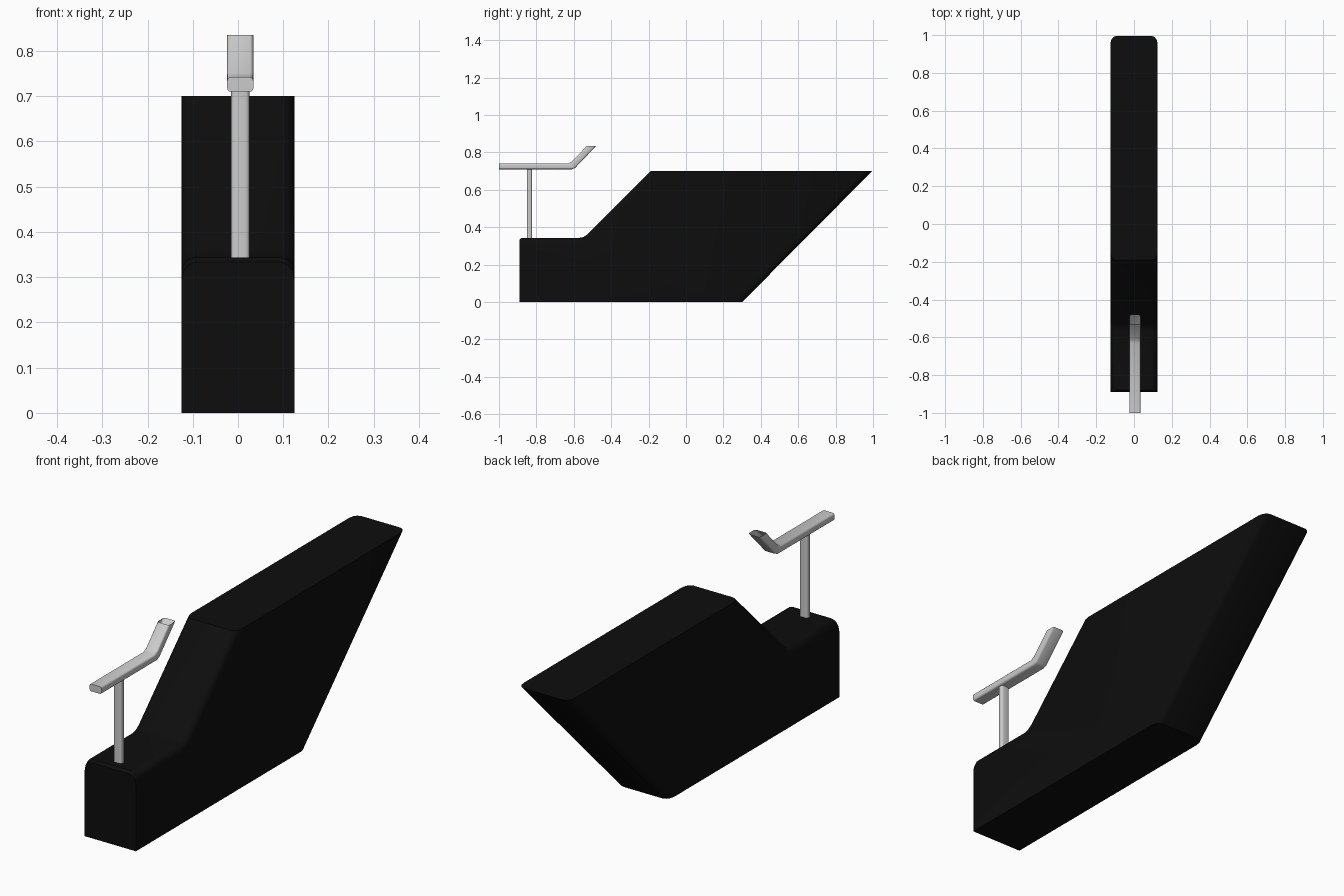
import bpy, bmesh
from mathutils import Vector

if "Cube" in bpy.data.objects:
    bpy.data.objects.remove(bpy.data.objects["Cube"], do_unlink=True)


def material(name, value):
    mat = bpy.data.materials.new(name)
    mat.use_nodes = True
    color = (value, value, value, 1)
    mat.diffuse_color = color
    mat.node_tree.nodes["Principled BSDF"].inputs["Base Color"].default_value = color
    return mat


black = material("black", 0.004)
grey = material("light grey", 0.6)


def extrude_profile(profile, center, half):
    """Side outline (y, z) extruded across x."""
    bm = bmesh.new()
    face = bm.faces.new([bm.verts.new((center - half, y, z)) for y, z in profile])
    moved = bmesh.ops.extrude_face_region(bm, geom=[face])["geom"]
    verts = [v for v in moved if isinstance(v, bmesh.types.BMVert)]
    bmesh.ops.translate(bm, verts=verts, vec=(2 * half, 0, 0))
    bmesh.ops.recalc_face_normals(bm, faces=bm.faces[:])
    return bm


def bevel(bm, rule, width, segments):
    edges = [e for e in bm.edges if rule(e.verts[0].co, e.verts[1].co)]
    bmesh.ops.bevel(bm, geom=edges, offset=width, offset_type='OFFSET',
                    segments=segments, profile=0.5, affect='EDGES',
                    clamp_overlap=True)


def finish(bm, name, mat):
    mesh = bpy.data.meshes.new(name)
    bm.to_mesh(mesh)
    bm.free()
    mesh.materials.append(mat)
    obj = bpy.data.objects.new(name, mesh)
    bpy.context.collection.objects.link(obj)
    bpy.ops.object.select_all(action='DESELECT')
    obj.select_set(True)
    bpy.context.view_layer.objects.active = obj
    bpy.ops.object.shade_smooth_by_angle(angle=0.6)
    return obj


def along_side(a, b):
    return abs(a.x - b.x) < 1e-4


# Body: low step in front, sloped block leaning backwards
body = extrude_profile([(-0.89, 0), (0.30, 0), (0.995, 0.70), (-0.19, 0.70),
                        (-0.53, 0.36), (-0.548, 0.348), (-0.57, 0.343),
                        (-0.88, 0.343), (-0.89, 0.333)], 0, 0.125)


def rounded_body_edge(a, b):
    high, low = max(a.z, b.z), min(a.z, b.z)
    front_upright = a.y < -0.88 and b.y < -0.88 and low < 0.01
    level_top_or_base = high - low < 1e-4 and (high > 0.6 or high < 0.1)
    return along_side(a, b) and not front_upright and not level_top_or_base


bevel(body, rounded_body_edge, 0.03, 3)
finish(body, "body", black)

# Handle bar: level bar with a bent-up, open rear end
bar = extrude_profile([(-1, 0.71), (-0.61, 0.71), (-0.592, 0.718), (-0.48, 0.835),
                       (-0.53, 0.835), (-0.609, 0.752), (-0.63, 0.742),
                       (-1, 0.742)], 0.005, 0.029)
bevel(bar, lambda a, b: along_side(a, b) and not (a.z > 0.83 and b.z > 0.83)
      and not (a.y < -0.99 and b.y < -0.99), 0.008, 3)
tip = [f for f in bar.faces if f.normal.z > 0.95 and f.calc_center_median().z > 0.83]
bmesh.ops.delete(bar, geom=tip, context='FACES')
finish(bar, "handle_bar", grey)

# Post carrying the bar
post = extrude_profile([(-0.85, 0.33), (-0.824, 0.33), (-0.824, 0.715),
                        (-0.85, 0.715)], 0.005, 0.02)
bevel(post, lambda a, b: abs(a.z - b.z) > 0.1, 0.008, 3)
finish(post, "handle_post", grey)
